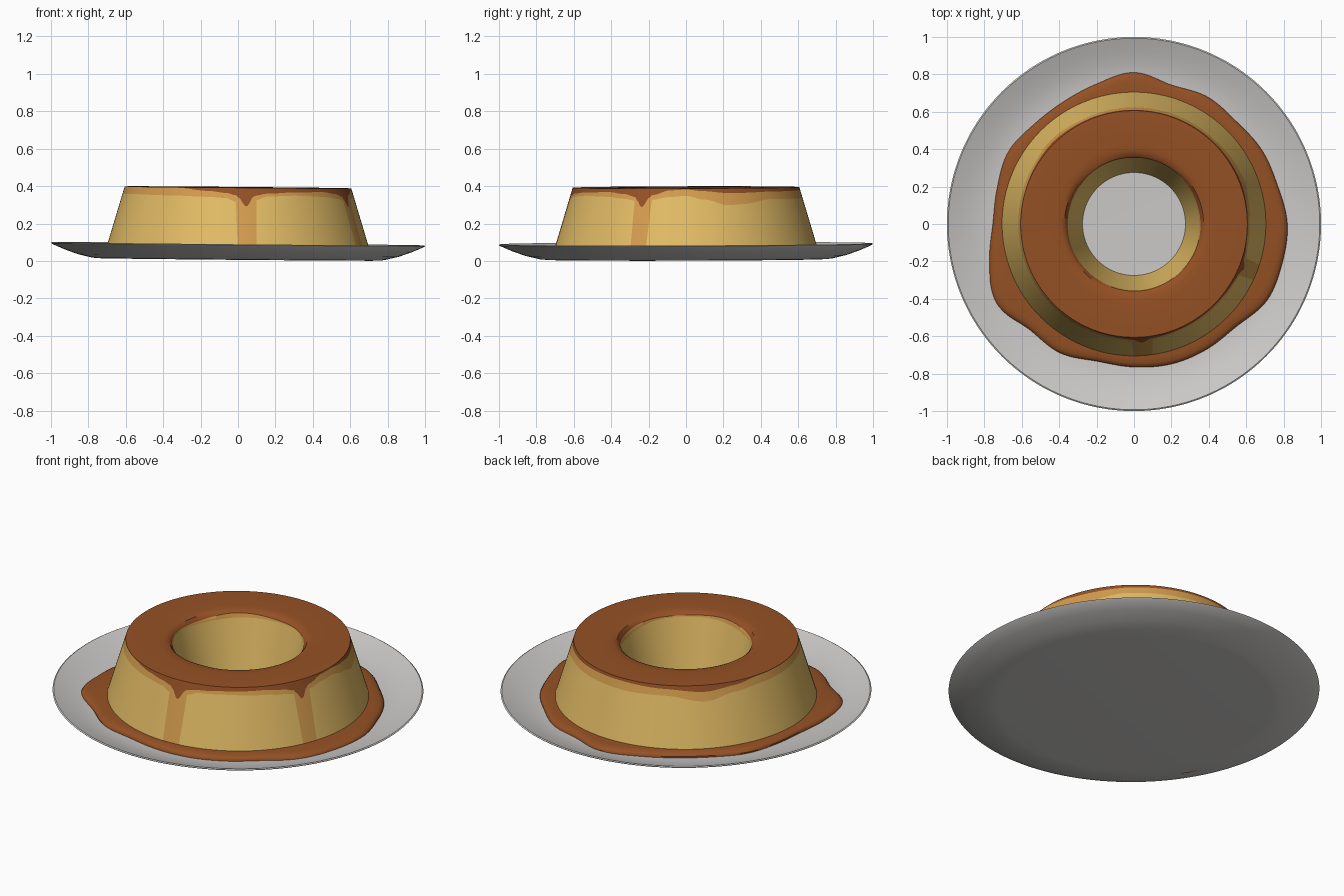
import bpy
import bmesh
from math import sin, cos, radians, pi

cube = bpy.data.objects.get("Cube")
if cube:
    bpy.data.objects.remove(cube, do_unlink=True)

SEGMENTS = 360
TOP, FLOOR = 0.393, 0.035


def make_material(name, colour):
    mat = bpy.data.materials.new(name)
    mat.use_nodes = True
    mat.diffuse_color = (*colour, 1)
    mat.node_tree.nodes["Principled BSDF"].inputs["Base Color"].default_value = (*colour, 1)
    return mat


custard = make_material("custard yellow", (0.76, 0.50, 0.13))
glaze = make_material("thin caramel tan", (0.65, 0.33, 0.075))
caramel = make_material("caramel brown", (0.30, 0.082, 0.018))
china = make_material("plate grey", (0.60, 0.59, 0.575))


def ease(keys, degrees):
    """Smoothly blend values between (angle, value, ...) keys around the circle."""
    loop = keys + [(keys[0][0] + 360, *keys[0][1:])]
    for a, b in zip(loop, loop[1:]):
        if a[0] <= degrees <= b[0]:
            t = (degrees - a[0]) / (b[0] - a[0])
            t = t * t * (3 - 2 * t)
            return [p + (q - p) * t for p, q in zip(a[1:], b[1:])]


def revolve(name, profile, materials, bands, closed=False):
    """Sweep profile(degrees) -> [(radius, z)] round z; bands gives a slot per strip."""
    bm = bmesh.new()
    columns = []
    for i in range(SEGMENTS):
        degrees = i * 360 / SEGMENTS
        c, s = cos(radians(degrees)), sin(radians(degrees))
        # the whole dish leans very slightly
        columns.append([bm.verts.new((r * c, r * s, z - 0.009 * r * c + 0.003 * r * s))
                        for r, z in profile(degrees)])
    count = len(columns[0])
    for i, col in enumerate(columns):
        nxt = columns[(i + 1) % SEGMENTS]
        for j in range(count if closed else count - 1):
            k = (j + 1) % count
            face = bm.faces.new((col[j], nxt[j], nxt[k], col[k]))
            face.material_index = bands[j]
    bmesh.ops.remove_doubles(bm, verts=bm.verts, dist=0.00001)
    bmesh.ops.recalc_face_normals(bm, faces=bm.faces)
    mesh = bpy.data.meshes.new(name)
    bm.to_mesh(mesh)
    bm.free()
    for mat in materials:
        mesh.materials.append(mat)
    obj = bpy.data.objects.new(name, mesh)
    bpy.context.collection.objects.link(obj)
    bpy.ops.object.select_all(action='DESELECT')
    obj.select_set(True)
    bpy.context.view_layer.objects.active = obj
    bpy.ops.object.shade_smooth_by_angle(angle=radians(35))
    return obj


# Plate: flat foot, flared underside, thin rim, shallow dished top
plate_profile = [(0, 0.008), (0.74, 0.008), (0.78, 0.011), (0.86, 0.030), (0.93, 0.055),
                 (0.995, 0.083), (1.0, 0.088), (0.993, 0.092), (0.93, 0.068),
                 (0.86, 0.046), (0.80, 0.034), (0.74, 0.030), (0, 0.030)]
revolve("plate", lambda d: plate_profile, [china], [0] * len(plate_profile))

# Caramel puddle: wavy outline, one radius every 15 degrees
puddle_radii = [.82, .795, .79, .775, .785, .77, .81, .775, .755, .755, .775, .757,
                .755, .80, .85, .795, .795, .76, .765, .775, .775, .775, .82, .82]


def puddle_profile(degrees):
    # cubic blend keeps the outline flowing
    i, t = int(degrees // 15), (degrees % 15) / 15
    a, b, c, d = (puddle_radii[(i + k) % 24] for k in (-1, 0, 1, 2))
    edge = b + t / 2 * (c - a + t * (2 * a - 5 * b + 4 * c - d + t * (3 * (b - c) + d - a)))
    return [(0.66, 0.062), (edge - 0.05, 0.061), (edge - 0.022, 0.057),
            (edge - 0.007, 0.050), (edge, 0.040), (edge, 0.026), (0.66, 0.026)]


revolve("caramel_puddle", puddle_profile, [caramel], [0] * 7, closed=True)

# Caramel running down the outside: (angle, dark depth, thin glaze depth)
FULL = TOP - FLOOR - 0.002
runs = [(0, .006, .04), (9, .015, .06), (21, .025, .09), (29, .025, .085), (46, .02, .06),
        (90, .015, .06), (115, .02, .055), (135, .035, .085), (150, .02, .055),
        (165, .003, .045), (205, .002, .04), (238, .003, .045), (255, .018, .05),
        (264, .028, .055), (269, .04, .075), (270, .05, FULL), (274, .10, FULL),
        (278, .045, FULL), (279, .04, .065), (285, .03, .045), (300, .022, .04),
        (318, .02, .045), (328, .03, .055), (334, .045, .065), (335, .06, FULL),
        (338, .10, FULL), (342, .045, FULL), (343, .035, .06), (352, .01, .045)]


def outside(depth):
    t = depth / (TOP - FLOOR)
    return (0.606 + 0.107 * t, TOP - depth)


def inside(depth):
    t = depth / (TOP - FLOOR)
    return (0.362 - 0.087 * t, TOP - depth)


# Ring custard: strips follow the caramel edges so the colours meet cleanly
def custard_profile(degrees):
    dark, thin = ease(runs, degrees)
    a = radians(degrees)
    inner_dark = 0.022 + 0.006 * sin(2 * a + 1) + 0.004 * sin(5 * a)
    inner_thin = inner_dark + 0.016 + 0.009 * sin(3 * a + pi / 3)
    return [outside(TOP - FLOOR), outside(thin), outside(dark), outside(0),
            (0.59, TOP + 0.001), (0.43, TOP), (0.395, TOP - 0.002), (0.372, TOP - 0.008),
            inside(inner_dark), inside(inner_thin), inside(TOP - FLOOR)]


revolve("ring_custard", custard_profile, [custard, glaze, caramel],
        [0, 1, 2, 2, 2, 2, 2, 2, 1, 0, 0], closed=True)
